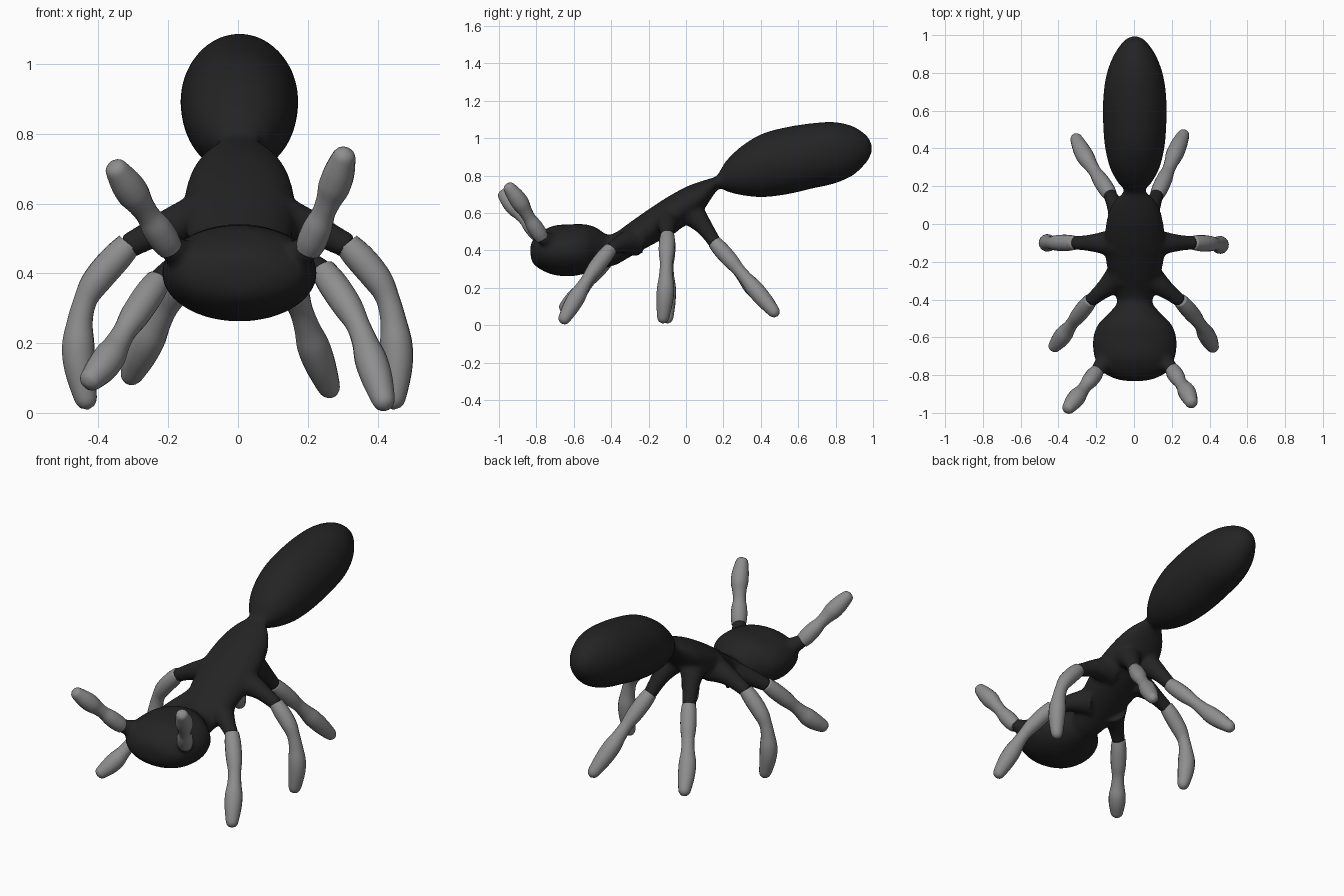
import bpy, bmesh, math
from mathutils import Vector

cube = bpy.data.objects.get("Cube")
if cube:
    bpy.data.objects.remove(cube, do_unlink=True)


def material(name, v):
    m = bpy.data.materials.new(name)
    m.use_nodes = True
    m.diffuse_color = (v, v, v, 1)
    b = m.node_tree.nodes["Principled BSDF"]
    b.inputs["Base Color"].default_value = (v, v, v, 1)
    b.inputs["Roughness"].default_value = 0.6
    return m


black = material("black shell", 0.017)
grey = material("grey limb", 0.27)


def spline(rows, t):
    """Catmull-Rom through rows of any width, t from 0 to 1."""
    n = len(rows) - 1
    i = min(int(t * n), n - 1)
    u = t * n - i
    p = [rows[max(0, min(n, i + k))] for k in (-1, 0, 1, 2)]
    return [0.5 * (2 * b + (c - a) * u + (2 * a - 5 * b + 4 * c - d) * u * u
                   + (3 * b - a - 3 * c + d) * u ** 3) for a, b, c, d in zip(*p)]


def skin(bm, rings):
    """Bridge closed rings of points and cap both ends."""
    loops = [[bm.verts.new(co) for co in ring] for ring in rings]
    n = len(loops[0])
    for a, b in zip(loops, loops[1:]):
        for i in range(n):
            j = (i + 1) % n
            bm.faces.new((a[i], a[j], b[j], b[i]))
    bm.faces.new(loops[0])
    bm.faces.new(loops[-1])


def tube(bm, path, radius, steps=24, sides=16):
    rings = []
    for s in range(steps + 1):
        t = s / steps
        c = Vector(spline(path, t))
        d = Vector(spline(path, min(1, t + 0.02))) - Vector(spline(path, max(0, t - 0.02)))
        d.normalize()
        u = d.cross(Vector((0.3, 1, 0.2))).normalized()
        v = d.cross(u)
        r = radius(t)
        rings.append([c + r * (math.cos(a) * u + math.sin(a) * v)
                      for a in (2 * math.pi * k / sides for k in range(sides))])
    skin(bm, rings)


def finish(bm, name, mat):
    bmesh.ops.recalc_face_normals(bm, faces=bm.faces)
    me = bpy.data.meshes.new(name)
    bm.to_mesh(me)
    bm.free()
    me.materials.append(mat)
    me.shade_smooth()
    ob = bpy.data.objects.new(name, me)
    bpy.context.collection.objects.link(ob)
    return ob


# Body sections: y, bottom, top, half width
head = [(-0.832, 0.38, 0.42, 0.03), (-0.82, 0.335, 0.455, 0.10), (-0.78, 0.30, 0.495, 0.175),
        (-0.71, 0.27, 0.532, 0.212), (-0.62, 0.262, 0.54, 0.222), (-0.54, 0.275, 0.54, 0.20),
        (-0.48, 0.292, 0.522, 0.145), (-0.42, 0.31, 0.485, 0.095)]
thorax = [(-0.37, 0.325, 0.50, 0.105), (-0.30, 0.365, 0.55, 0.13), (-0.20, 0.42, 0.62, 0.152),
          (-0.10, 0.475, 0.685, 0.162), (0.0, 0.535, 0.74, 0.152), (0.08, 0.60, 0.77, 0.132),
          (0.13, 0.67, 0.785, 0.10), (0.165, 0.72, 0.80, 0.065)]
abdomen = [(0.19, 0.73, 0.84, 0.062), (0.22, 0.715, 0.885, 0.09), (0.30, 0.695, 0.96, 0.132),
           (0.41, 0.685, 1.025, 0.158), (0.54, 0.70, 1.06, 0.168), (0.67, 0.73, 1.08, 0.167),
           (0.79, 0.757, 1.087, 0.15), (0.89, 0.80, 1.065, 0.113), (0.96, 0.865, 1.02, 0.066),
           (0.985, 0.905, 0.985, 0.035), (0.995, 0.94, 0.955, 0.01)]
sections = head + thorax + abdomen

# Limb paths: root inside the body, then the grey part from joint to tip
limbs = {
    "front_leg_left": ((0.08, -0.28, 0.45), [(0.25, -0.41, 0.40), (0.335, -0.51, 0.27),
                                             (0.385, -0.59, 0.14), (0.425, -0.665, 0.01)]),
    "front_leg_right": ((-0.08, -0.28, 0.45), [(-0.235, -0.41, 0.37), (-0.315, -0.51, 0.25),
                                               (-0.375, -0.59, 0.15), (-0.435, -0.665, 0.08)]),
    "middle_leg_left": ((0.10, -0.10, 0.56), [(0.32, -0.10, 0.475), (0.42, -0.105, 0.35),
                                              (0.455, -0.11, 0.18), (0.445, -0.125, 0.01)]),
    "middle_leg_right": ((-0.10, -0.10, 0.56), [(-0.32, -0.10, 0.475), (-0.43, -0.10, 0.34),
                                                (-0.458, -0.10, 0.18), (-0.43, -0.10, 0.01)]),
    "rear_leg_left": ((0.06, 0.02, 0.61), [(0.125, 0.16, 0.435), (0.175, 0.27, 0.31),
                                           (0.22, 0.38, 0.18), (0.27, 0.49, 0.05)]),
    "rear_leg_right": ((-0.06, 0.02, 0.61), [(-0.13, 0.16, 0.435), (-0.195, 0.26, 0.32),
                                             (-0.26, 0.36, 0.20), (-0.315, 0.47, 0.09)]),
    "antenna_left": ((0.12, -0.68, 0.42), [(0.205, -0.775, 0.475), (0.24, -0.83, 0.56),
                                           (0.28, -0.89, 0.66), (0.31, -0.96, 0.755)]),
    "antenna_right": ((-0.12, -0.68, 0.42), [(-0.20, -0.785, 0.48), (-0.25, -0.85, 0.555),
                                             (-0.305, -0.92, 0.635), (-0.36, -0.99, 0.715)]),
}

# Body: head, thorax and abdomen in one loft
body = bmesh.new()
rings = []
for s in range(131):
    y, lo, hi, w = spline(sections, s / 130)
    z, h = (lo + hi) / 2, (hi - lo) / 2
    rings.append([(0.004 + w * math.cos(a), y, z + h * math.sin(a))
                  for a in (2 * math.pi * k / 32 for k in range(32))])
skin(body, rings)


# Flared black roots that merge into the body
def root_radius(t):
    return 0.037 + 0.05 * (1 - t) ** 2


def limb_radius(t):
    r = spline([(0.037,), (0.043,), (0.042,), (0.034,), (0.037,), (0.046,), (0.045,), (0.036,), (0.026,)], t)[0]
    cap = max(0, (t - 0.92) / 0.08)
    return max(0.003, r * math.sqrt(max(0, 1 - cap * cap)))


for name, (base, path) in limbs.items():
    joint = Vector(path[0])
    mid = (Vector(base) + joint) / 2
    if "leg" in name:
        mid.z += 0.012
    tube(body, [base, tuple(mid), tuple(joint)], root_radius, 12)
    # Grey limb, started just inside the root
    bm = bmesh.new()
    d = (Vector(path[1]) - joint).normalized()
    tube(bm, [tuple(joint - d * 0.012)] + path[1:], limb_radius, 40)
    finish(bm, name, grey)

body_ob = finish(body, "body", black)

# Fuse the roots with the body and soften the joins
rm = body_ob.modifiers.new("fuse", 'REMESH')
rm.mode = 'VOXEL'
rm.voxel_size = 0.011
rm.use_smooth_shade = True
sm = body_ob.modifiers.new("soften", 'SMOOTH')
sm.factor = 0.5
sm.iterations = 8
